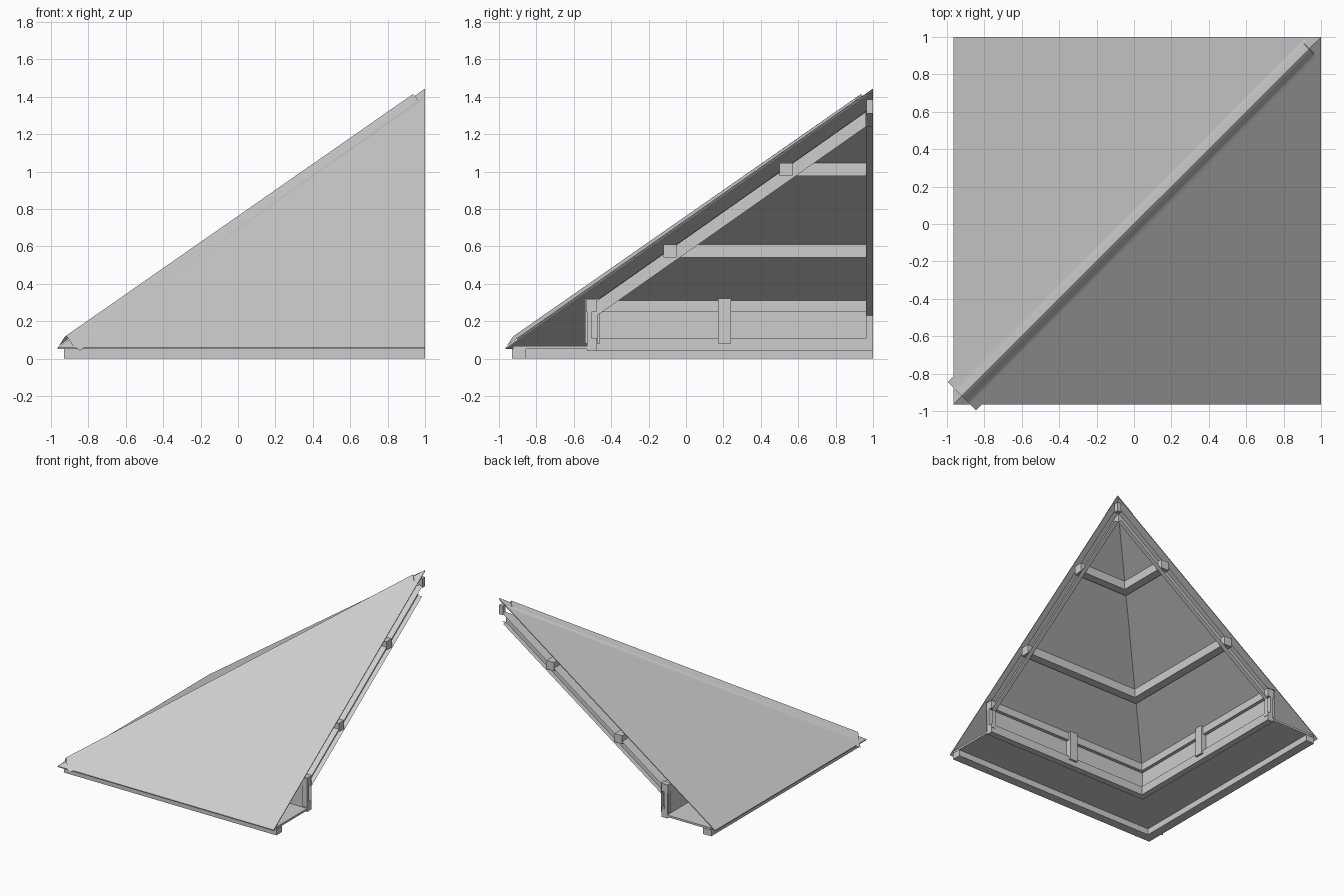
import bpy, bmesh, math

cube = bpy.data.objects.get("Cube")
if cube:
    bpy.data.objects.remove(cube)

mat = bpy.data.materials.new("pale_grey")
mat.use_nodes = True
GREY = (0.61, 0.61, 0.61, 1)
mat.diffuse_color = GREY
mat.node_tree.nodes["Principled BSDF"].inputs["Base Color"].default_value = GREY

EAVE, EAVE_Z, SLOPE = -0.965, 0.058, 0.7025


def finish(name, bm):
    bmesh.ops.recalc_face_normals(bm, faces=bm.faces)
    mesh = bpy.data.meshes.new(name)
    bm.to_mesh(mesh)
    bm.free()
    obj = bpy.data.objects.new(name, mesh)
    bpy.context.collection.objects.link(obj)
    mesh.materials.append(mat)
    return obj


def thicken(bm, offset):
    """Turn the sheet into a solid by pushing a copy along an offset."""
    ext = bmesh.ops.extrude_face_region(bm, geom=bm.faces[:])
    moved = [g for g in ext["geom"] if isinstance(g, bmesh.types.BMVert)]
    bmesh.ops.translate(bm, verts=moved, vec=offset)


def prism(name, points, height):
    bm = bmesh.new()
    bm.faces.new([bm.verts.new(p) for p in points])
    thicken(bm, (0, 0, height))
    finish(name, bm)


def corner_beam(name, a, b, z0, z1):
    """L-shaped member running round the corner, from outer line a to inner line b."""
    outline = [(a, a), (1, a), (1, b), (b, b), (b, 1), (a, 1)]
    prism(name, [(x, y, z0) for x, y in outline], z1 - z0)


def slope_sheet(edge, edge_z):
    """Two triangles meeting on the hip, rising from the lower edge to the peak."""
    bm = bmesh.new()
    peak_z = edge_z + SLOPE * (1 - edge)
    hip, right, peak, back = [bm.verts.new(p) for p in (
        (edge, edge, edge_z), (1, edge, edge_z), (1, 1, peak_z), (edge, 1, edge_z))]
    bm.faces.new((hip, right, peak))
    bm.faces.new((hip, peak, back))
    return bm


def channel_pair(name, start, end, capped):
    """Half member, open along the cut side, under the front slope and under the side slope."""
    for side in ("front", "side"):
        bm = bmesh.new()
        rings = [[bm.verts.new(p if side == "front" else (p[1], p[0], p[2])) for p in ring]
                 for ring in (start, end)]
        for i in range(3):
            bm.faces.new((rings[0][i], rings[0][i + 1], rings[1][i + 1], rings[1][i]))
        if capped:
            for ring in rings:
                bm.faces.new(ring)
        finish(side + "_" + name, bm)


def clip(bm):
    """Trim everything past the two open sides."""
    for n in ((1, 0, 0), (0, 1, 0)):
        bmesh.ops.bisect_plane(bm, geom=bm.verts[:] + bm.edges[:] + bm.faces[:],
                               plane_co=(1, 1, 0), plane_no=n, clear_outer=True)


def smooth(obj):
    bpy.ops.object.select_all(action="DESELECT")
    obj.select_set(True)
    bpy.context.view_layer.objects.active = obj
    bpy.ops.object.shade_smooth_by_angle(angle=math.radians(35))


# Outer roof slopes, and the ceiling lining that rests on the rafters
bm = slope_sheet(EAVE, EAVE_Z)
thicken(bm, (0, 0, -0.008))
finish("roof_slopes", bm)
finish("ceiling_lining", slope_sheet(-0.53, 0.275))

# Hip cap: flat wings swelling into a soft roll that stops short of the peak
HALF, ROLL, STEPS = 0.106, 0.06, 28
bm = bmesh.new()
rings = []
for d, swell in ((-0.92, 0.027), (0.935, 0.016), (0.938, 0), (1.1, 0)):
    ring = []
    for i in range(STEPS + 1):
        u = HALF * (2 * i / STEPS - 1)
        bump = swell * math.cos(math.pi / 2 * min(abs(u) / ROLL, 1)) ** 2
        z = EAVE_Z + SLOPE * (d - EAVE) + 0.005 - SLOPE * abs(u) / math.sqrt(2) + bump
        ring.append(bm.verts.new((d - u / math.sqrt(2), d + u / math.sqrt(2), z)))
    rings.append(ring)
for r0, r1 in zip(rings, rings[1:]):
    for i in range(STEPS):
        bm.faces.new((r0[i], r0[i + 1], r1[i + 1], r1[i]))
clip(bm)
smooth(finish("hip_cap", bm))

# Eave boards and soffit
corner_beam("eave_fascia", -0.93, -0.855, 0, 0.05)
corner_beam("soffit", -0.925, -0.5, 0.052, 0.068)

# Low wall: sill, panel and top plate
corner_beam("wall_sill", -0.53, -0.477, 0.04, 0.11)
corner_beam("wall_panel", -0.53, -0.505, 0.11, 0.25)
corner_beam("wall_plate", -0.535, -0.478, 0.25, 0.315)

# Wall posts: whole ones mid-wall, half ones at the open sides
LOW, HIGH = 0.08, 0.32
middle = [(0.17, -0.54), (0.24, -0.54), (0.24, -0.46), (0.17, -0.46)]
prism("front_middle_post", [(x, y, LOW) for x, y in middle], HIGH - LOW)
prism("side_middle_post", [(y, x, LOW) for x, y in middle], HIGH - LOW)
half_post = [(1, -0.54), (0.965, -0.54), (0.965, -0.473), (1, -0.473)]
channel_pair("end_post", [(x, y, LOW) for x, y in half_post],
             [(x, y, HIGH) for x, y in half_post], True)

# Purlins round the inside of the roof
corner_beam("lower_purlin", -0.12, -0.05, 0.54, 0.61)
corner_beam("upper_purlin", 0.5, 0.57, 0.975, 1.045)


# Half rafters along the two open sides
def rafter_ring(s, z):
    return [(1, s, z), (0.962, s, z), (0.962, s, z + 0.08), (1, s, z + 0.08)]


channel_pair("rafter", rafter_ring(-0.475, 0.23), rafter_ring(0.962, 1.24), False)

# Block under the peak
prism("peak_block", [(x, y, 1.31) for x, y in ((0.965, 0.965), (1, 0.965), (1, 1), (0.965, 1))],
      0.075)
